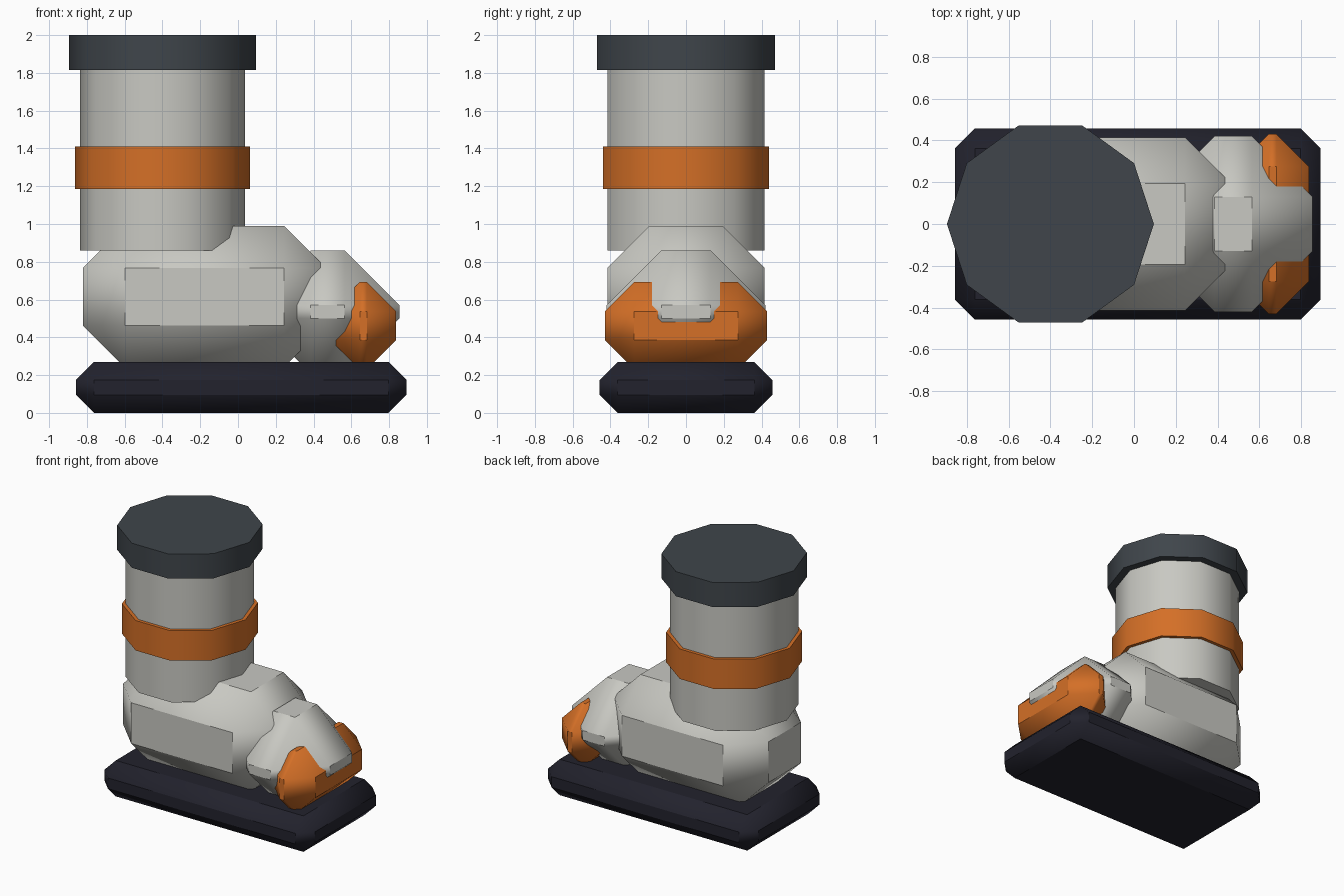
import bpy
import bmesh
from math import cos, sin, pi, radians
from mathutils import Vector

old = bpy.data.objects.get("Cube")
if old:
    bpy.data.objects.remove(old, do_unlink=True)


def material(name, rgb):
    mat = bpy.data.materials.new(name)
    mat.use_nodes = True
    color = (*rgb, 1.0)
    mat.diffuse_color = color
    mat.node_tree.nodes["Principled BSDF"].inputs["Base Color"].default_value = color
    return mat


shell_grey = material("shell grey", (0.58, 0.58, 0.54))
trim_orange = material("trim orange", (0.66, 0.16, 0.02))
cuff_slate = material("cuff slate", (0.05, 0.06, 0.07))
sole_dark = material("sole dark", (0.016, 0.016, 0.026))


def finish(bm, name, mat):
    bmesh.ops.recalc_face_normals(bm, faces=bm.faces)
    mesh = bpy.data.meshes.new(name)
    bm.to_mesh(mesh)
    bm.free()
    mesh.materials.append(mat)
    obj = bpy.data.objects.new(name, mesh)
    bpy.context.collection.objects.link(obj)
    # Smooth over the shallow edges, keep the flat panels crisp
    bpy.ops.object.select_all(action="DESELECT")
    obj.select_set(True)
    bpy.context.view_layer.objects.active = obj
    bpy.ops.object.shade_smooth_by_angle(angle=radians(40))
    return obj


def chamfered_box(name, mat, low, high, chamfer):
    low, high = Vector(low), Vector(high)
    bm = bmesh.new()
    bmesh.ops.create_cube(bm, size=1)
    for v in bm.verts:
        v.co = (low + high) / 2 + v.co * (high - low)
    bmesh.ops.bevel(bm, geom=list(bm.edges), offset=chamfer,
                    segments=1, affect="EDGES")
    return finish(bm, name, mat)


def ten_sided_drum(name, mat, radius, bottom, top, x=-0.4):
    bm = bmesh.new()
    ring = [bm.verts.new((x + radius * cos(i * pi / 5),
                          radius * sin(i * pi / 5), bottom)) for i in range(10)]
    base = bm.faces.new(ring)
    side = bmesh.ops.extrude_face_region(bm, geom=[base], use_keep_orig=True)
    moved = [g for g in side["geom"] if isinstance(g, bmesh.types.BMVert)]
    bmesh.ops.translate(bm, verts=moved, vec=(0, 0, top - bottom))
    return finish(bm, name, mat)


# Foot
chamfered_box("sole", sole_dark, (-0.857, -0.457, 0), (0.892, 0.457, 0.27), 0.095)
chamfered_box("foot_body", shell_grey, (-0.82, -0.415, 0.24), (0.465, 0.415, 0.99), 0.222)
chamfered_box("toe_box", shell_grey, (0.095, -0.42, 0.21), (0.855, 0.42, 0.86), 0.29)
chamfered_box("toe_guard", trim_orange, (0.49, -0.43, 0.23), (0.837, 0.43, 0.693), 0.155)

# Leg
ten_sided_drum("shin", shell_grey, 0.437, 0.86, 1.85)
ten_sided_drum("shin_band", trim_orange, 0.463, 1.185, 1.41)
ten_sided_drum("top_cuff", cuff_slate, 0.495, 1.815, 2.0)
